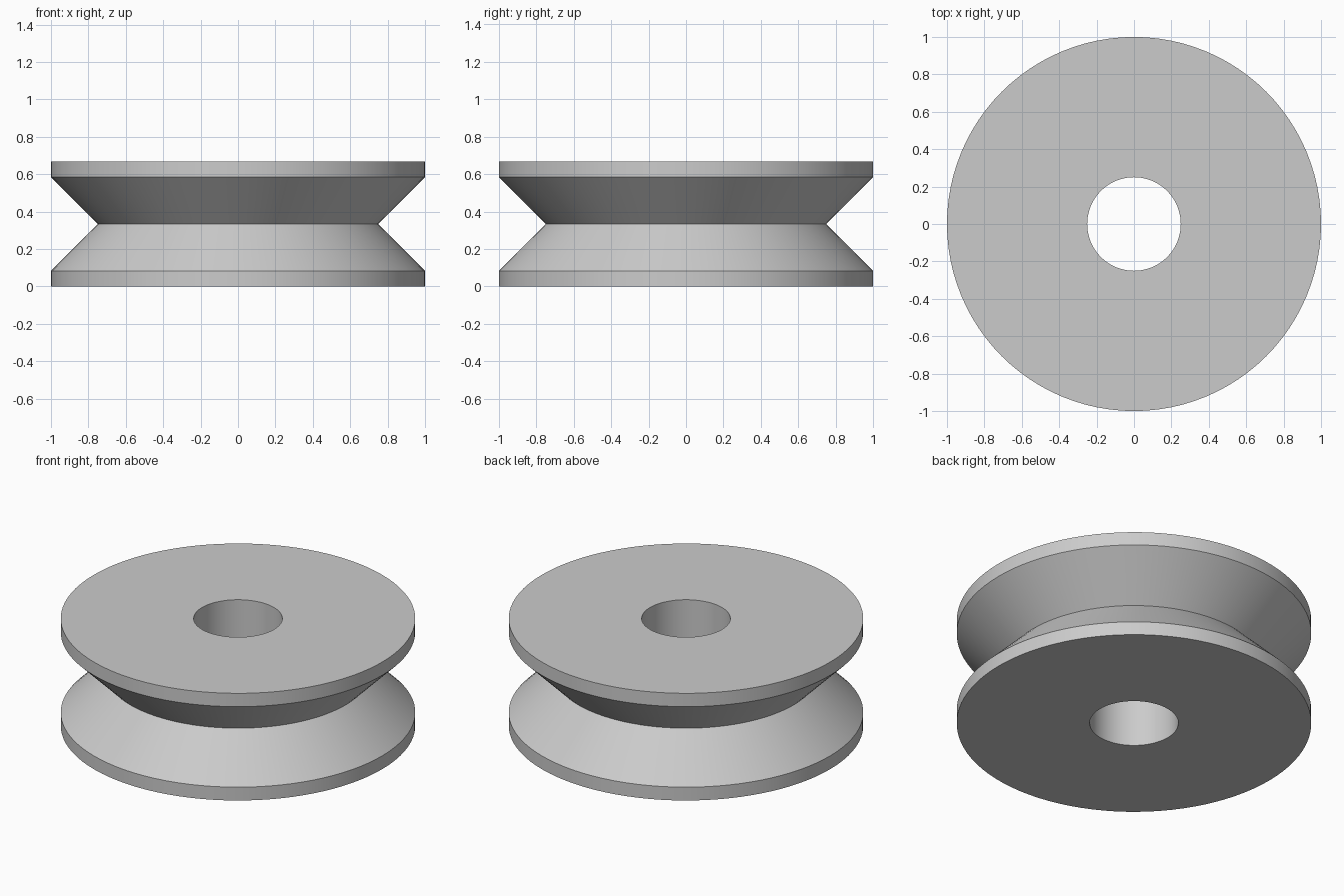
import bpy
import bmesh
import math

cube = bpy.data.objects.get("Cube")
if cube:
    bpy.data.objects.remove(cube, do_unlink=True)

SEGMENTS = 96
RIM, GROOVE, BORE = 1.0, 0.75, 0.25
HEIGHT, LIP = 0.667, 0.083

# Plain grey material
grey = bpy.data.materials.new("plain grey")
grey.use_nodes = True
colour = (0.6, 0.6, 0.6, 1.0)
grey.diffuse_color = colour
grey.node_tree.nodes["Principled BSDF"].inputs["Base Color"].default_value = colour

# Closed radius/height section: bore, flat faces, lips and V groove
section = [
    (BORE, 0), (RIM, 0), (RIM, LIP), (GROOVE, HEIGHT / 2),
    (RIM, HEIGHT - LIP), (RIM, HEIGHT), (BORE, HEIGHT),
]

# Revolve the section around the z axis
bm = bmesh.new()
rings = []
for i in range(SEGMENTS):
    a = math.tau * i / SEGMENTS
    rings.append([bm.verts.new((r * math.cos(a), r * math.sin(a), z)) for r, z in section])
for i, ring in enumerate(rings):
    following = rings[(i + 1) % SEGMENTS]
    for j in range(len(section)):
        k = (j + 1) % len(section)
        bm.faces.new((ring[j], following[j], following[k], ring[k]))
bmesh.ops.recalc_face_normals(bm, faces=bm.faces)

mesh = bpy.data.meshes.new("pulley_wheel")
bm.to_mesh(mesh)
bm.free()
mesh.materials.append(grey)
wheel = bpy.data.objects.new("pulley_wheel", mesh)
bpy.context.collection.objects.link(wheel)

# Smooth the round walls, keep the rims sharp
bpy.ops.object.select_all(action='DESELECT')
wheel.select_set(True)
bpy.context.view_layer.objects.active = wheel
bpy.ops.object.shade_smooth_by_angle(angle=math.radians(30))
